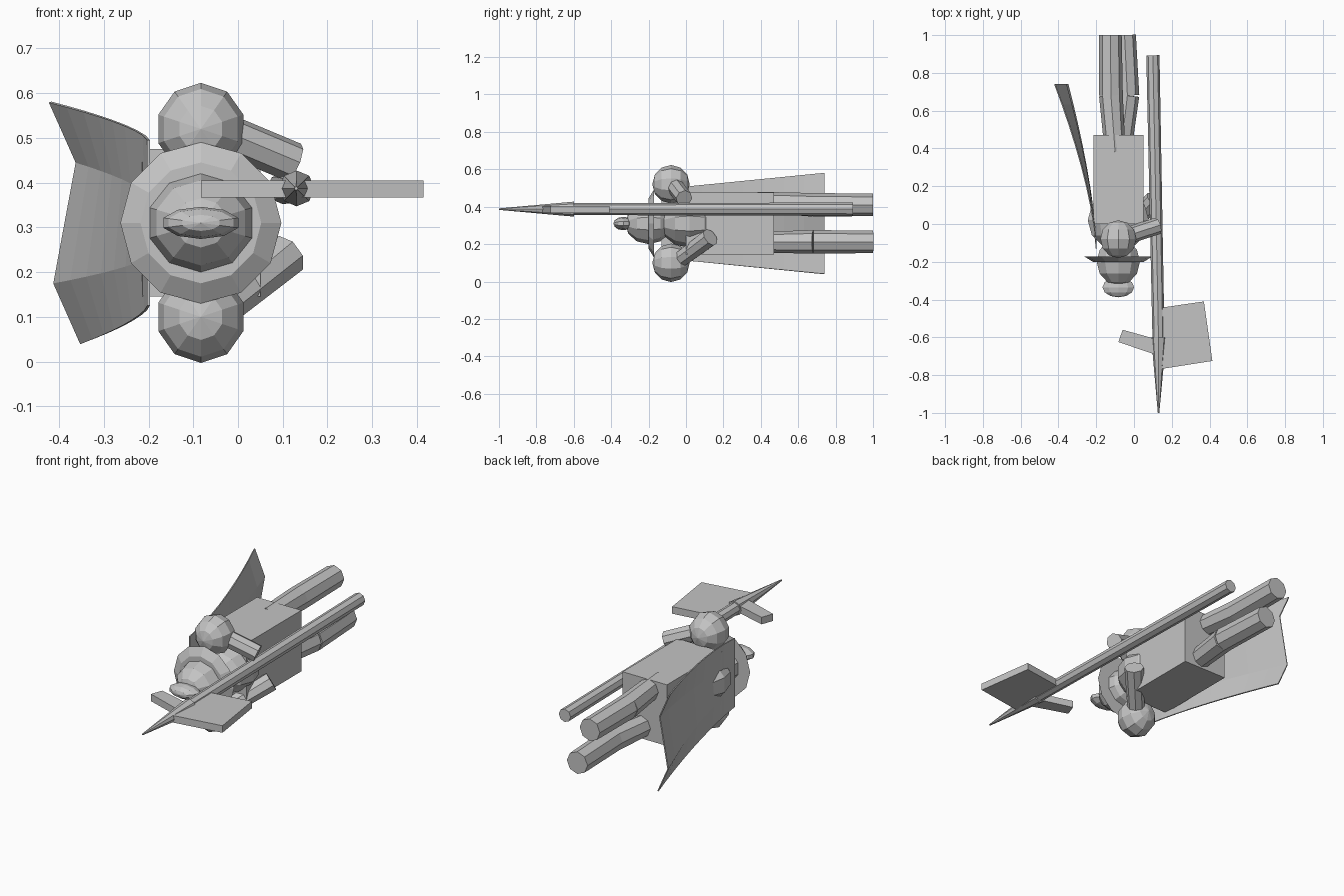
import bpy, bmesh, math
from mathutils import Vector, Matrix

old = bpy.data.objects.get("Cube")
if old:
    bpy.data.objects.remove(old, do_unlink=True)

grey = bpy.data.materials.new("plain_grey")
grey.use_nodes = True
grey.diffuse_color = (0.55, 0.55, 0.55, 1)
grey.node_tree.nodes["Principled BSDF"].inputs["Base Color"].default_value = (0.55, 0.55, 0.55, 1)

CX, CZ = -0.083, 0.31   # body axis


def finish(name, bm):
    bmesh.ops.recalc_face_normals(bm, faces=bm.faces)
    mesh = bpy.data.meshes.new(name)
    bm.to_mesh(mesh)
    bm.free()
    mesh.materials.append(grey)
    obj = bpy.data.objects.new(name, mesh)
    bpy.context.collection.objects.link(obj)
    return obj


def ball(name, centre, radii, segments=10, rings=6):
    """Faceted ellipsoid with its poles along y."""
    bm = bmesh.new()
    bmesh.ops.create_uvsphere(bm, u_segments=segments, v_segments=rings, radius=1)
    m = Matrix.Translation(centre) @ Matrix.Diagonal((*radii, 1)) @ Matrix.Rotation(math.pi / 2, 4, "X")
    bmesh.ops.transform(bm, matrix=m, verts=bm.verts)
    return finish(name, bm)


def rod(name, a, b, r1, r2, sides=8):
    """Tapered cylinder from a to b."""
    a, b = Vector(a), Vector(b)
    bm = bmesh.new()
    bmesh.ops.create_cone(bm, cap_ends=True, segments=sides, radius1=r1, radius2=r2, depth=(b - a).length)
    turn = (b - a).to_track_quat("Z", "Y").to_matrix().to_4x4()
    bmesh.ops.transform(bm, matrix=Matrix.Translation((a + b) / 2) @ turn, verts=bm.verts)
    return finish(name, bm)


def slab(name, outline, z0, z1):
    """Flat outline in x and y, raised from z0 to z1."""
    bm = bmesh.new()
    face = bm.faces.new([bm.verts.new((x, y, z0)) for x, y in outline])
    made = bmesh.ops.extrude_face_region(bm, geom=[face])["geom"]
    bmesh.ops.translate(bm, vec=(0, 0, z1 - z0), verts=[v for v in made if isinstance(v, bmesh.types.BMVert)])
    return finish(name, bm)


# Torso and head
slab("torso", [(-0.215, 0), (0.05, 0), (0.05, 0.47), (-0.215, 0.47)], 0.145, 0.475)
ball("chest", (CX, 0.02, CZ), (0.17, 0.16, 0.13))
ball("head", (CX, -0.2, CZ), (0.12, 0.125, 0.11))
rod("collar", (CX, -0.172, CZ), (CX, -0.2, CZ), 0.18, 0.135, 12)
ball("head_crest", (CX, -0.335, CZ), (0.088, 0.053, 0.036))

# Shoulders
for side, z in (("left", 0.52), ("right", 0.1)):
    ball(side + "_shoulder", (CX, -0.08, z), (0.1, 0.1, 0.103))

# Arms
rod("left_arm", (-0.03, -0.06, 0.51), (0.125, -0.01, 0.445), 0.045, 0.045)
rod("right_arm", (-0.03, -0.02, 0.125), (0.108, 0.13, 0.237), 0.045, 0.05)

# Legs: thigh and shin meeting at the knee
for side, hip, knee, foot in (
        ("left", (-0.1, 0.38, 0.425), (-0.122, 0.68, 0.41), (-0.125, 1, 0.41)),
        ("right", (-0.07, 0.38, 0.21), (-0.035, 0.68, 0.212), (-0.05, 1, 0.212))):
    rod(side + "_thigh", hip, knee, 0.055, 0.063)
    rod(side + "_shin", knee, foot, 0.063, 0.06)

# Polearm with its point, broad blade and back spike
rod("pole_shaft", (0.1, 0.893, 0.387), (0.13, -0.62, 0.387), 0.035, 0.032)
rod("pole_point", (0.131, -0.6, 0.387), (0.13, -1, 0.387), 0.04, 0.004)
slab("pole_blade", [(0.13, -0.445), (0.37, -0.41), (0.415, -0.725), (0.14, -0.768)], 0.367, 0.405)
slab("pole_spike", [(-0.06, -0.56), (0.13, -0.613), (0.11, -0.69), (-0.083, -0.625)], 0.367, 0.405)

# Cape: folded sheet flaring away from the back
STEPS = 8
columns = [(0.495, 0.58, 0.22), (0.37, 0.445, 0.16), (0.235, 0.175, 0.21), (0.125, 0.04, 0.15)]
bm = bmesh.new()
grid = []
for i in range(STEPS + 1):
    t = i / STEPS
    grid.append([bm.verts.new((-0.2 - flare * t ** 1.5, -0.13 + 0.87 * t, z0 + (z1 - z0) * t))
                 for z0, z1, flare in columns])
for row, nxt in zip(grid, grid[1:]):
    for j in range(len(columns) - 1):
        bm.faces.new((row[j], nxt[j], nxt[j + 1], row[j + 1]))
cape = finish("cape", bm)
thick = cape.modifiers.new("thickness", "SOLIDIFY")
thick.thickness = 0.006
thick.offset = 0
